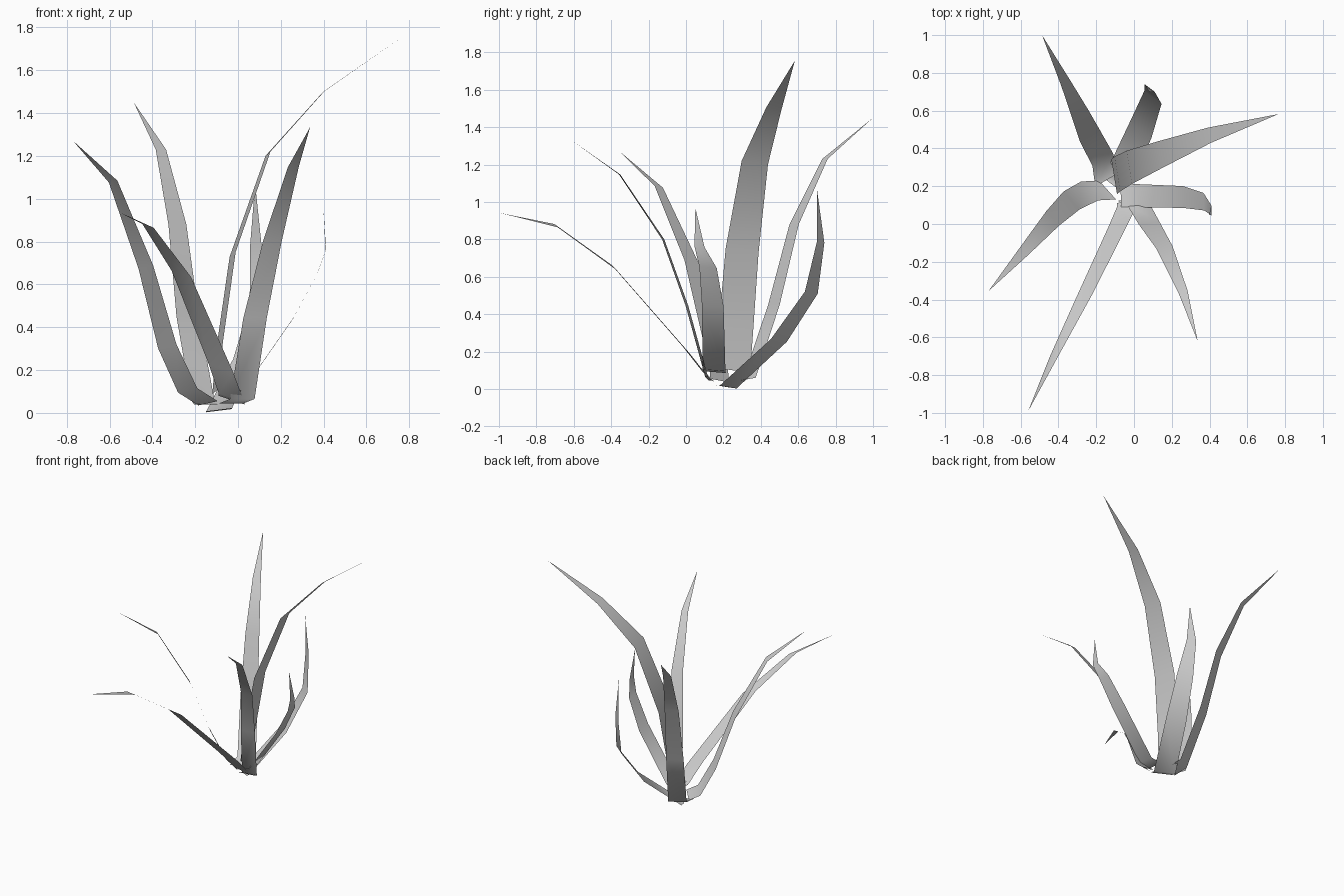
import bpy, bmesh
from mathutils import Vector

# Shared taper: full width at the root, pointed at the tip
TAPER = [1, 1, 0.95, 0.76, 0.44, 0]


def blade(name, across, spine):
    """One thin leaf: a ribbon along the spine, ending in a single tip point."""
    bm = bmesh.new()
    half = Vector(across) / 2
    rows = [[bm.verts.new(Vector(p) - half * t), bm.verts.new(Vector(p) + half * t)]
            for p, t in zip(spine[:-1], TAPER)]
    for (a, b), (c, d) in zip(rows, rows[1:]):
        bm.faces.new((a, b, d, c))
    bm.faces.new((*rows[-1], bm.verts.new(spine[-1])))
    for f in bm.faces:
        f.smooth = True
    mesh = bpy.data.meshes.new(name)
    bm.to_mesh(mesh)
    bm.free()
    bpy.context.collection.objects.link(bpy.data.objects.new(name, mesh))


# Leaves, clockwise from the left as seen from above
blade("left_leaf", (0.09, -0.10, 0.02),
      [(-.14, .18, .045), (-.235, .175, .105), (-.33, .125, .31),
       (-.43, .03, .68), (-.583, -.145, 1.08), (-.77, -.355, 1.27)])
blade("back_left_leaf", (0.11, 0.065, 0),
      [(-.15, .23, .04), (-.165, .34, .06), (-.235, .47, .45),
       (-.283, .578, .88), (-.36, .743, 1.23), (-.487, 1.0, 1.45)])
blade("back_leaf", (0.12, -0.09, 0.015),
      [(-.09, .19, .015), (-.09, .225, .01), (.035, .497, .26),
       (.10, .67, .515), (.083, .72, .785), (.08, .70, 1.07)])
blade("tall_back_right_leaf", (0.03, -0.185, 0.025),
      [(-.105, .25, .10), (-.088, .265, .30), (-.025, .30, .74),
       (.14, .368, 1.21), (.40, .47, 1.50), (.765, .582, 1.755)])
blade("right_leaf", (0.005, -0.122, 0.01),
      [(-.07, .152, .09), (.02, .15, .10), (.26, .143, .445),
       (.37, .118, .65), (.41, .072, .76), (.398, .05, .97)])
blade("front_right_leaf", (0.115, 0.015, 0),
      [(-.03, .13, .045), (.02, .11, .065), (.08, .005, .445),
       (.16, -.122, .80), (.258, -.355, 1.147), (.337, -.62, 1.335)])
blade("front_left_leaf", (0.12, 0.04, -0.04),
      [(-.03, .13, .06), (-.03, .11, .07), (-.08, 0, .21),
       (-.265, -.385, .65), (-.42, -.695, .873), (-.56, -.99, .94)])
